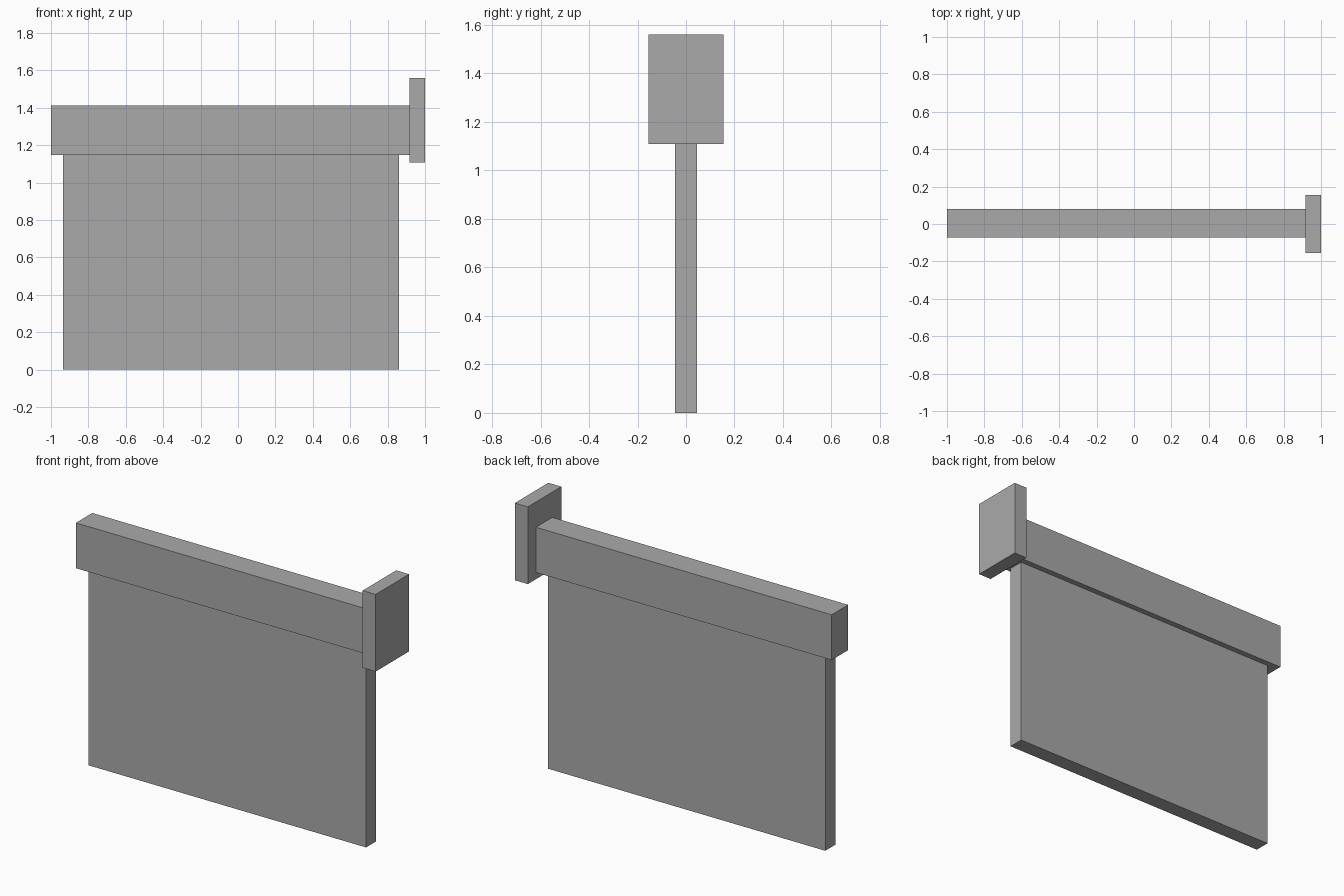
import bpy

if "Cube" in bpy.data.objects:
    bpy.data.objects.remove(bpy.data.objects["Cube"])

# One plain grey for the whole model
grey = bpy.data.materials.new("plain grey")
grey.diffuse_color = (0.4, 0.4, 0.4, 1.0)
grey.use_nodes = True
grey.node_tree.nodes["Principled BSDF"].inputs["Base Color"].default_value = grey.diffuse_color


def box(name, low, high):
    """Axis-aligned box between two corners."""
    centre = [(a + b) / 2 for a, b in zip(low, high)]
    bpy.ops.mesh.primitive_cube_add(size=1, location=centre)
    obj = bpy.context.object
    obj.name = name
    obj.scale = [b - a for a, b in zip(low, high)]
    bpy.ops.object.transform_apply(location=False, rotation=False, scale=True)
    obj.data.materials.append(grey)
    return obj


# Hanging panel
box("panel", (-0.935, -0.046, 0.0), (0.862, 0.046, 1.147))
# Long top rail
box("top_rail", (-1.0, -0.072, 1.147), (0.916, 0.08, 1.412))
# End plate on the right
box("end_plate", (0.916, -0.155, 1.108), (1.0, 0.155, 1.56))
